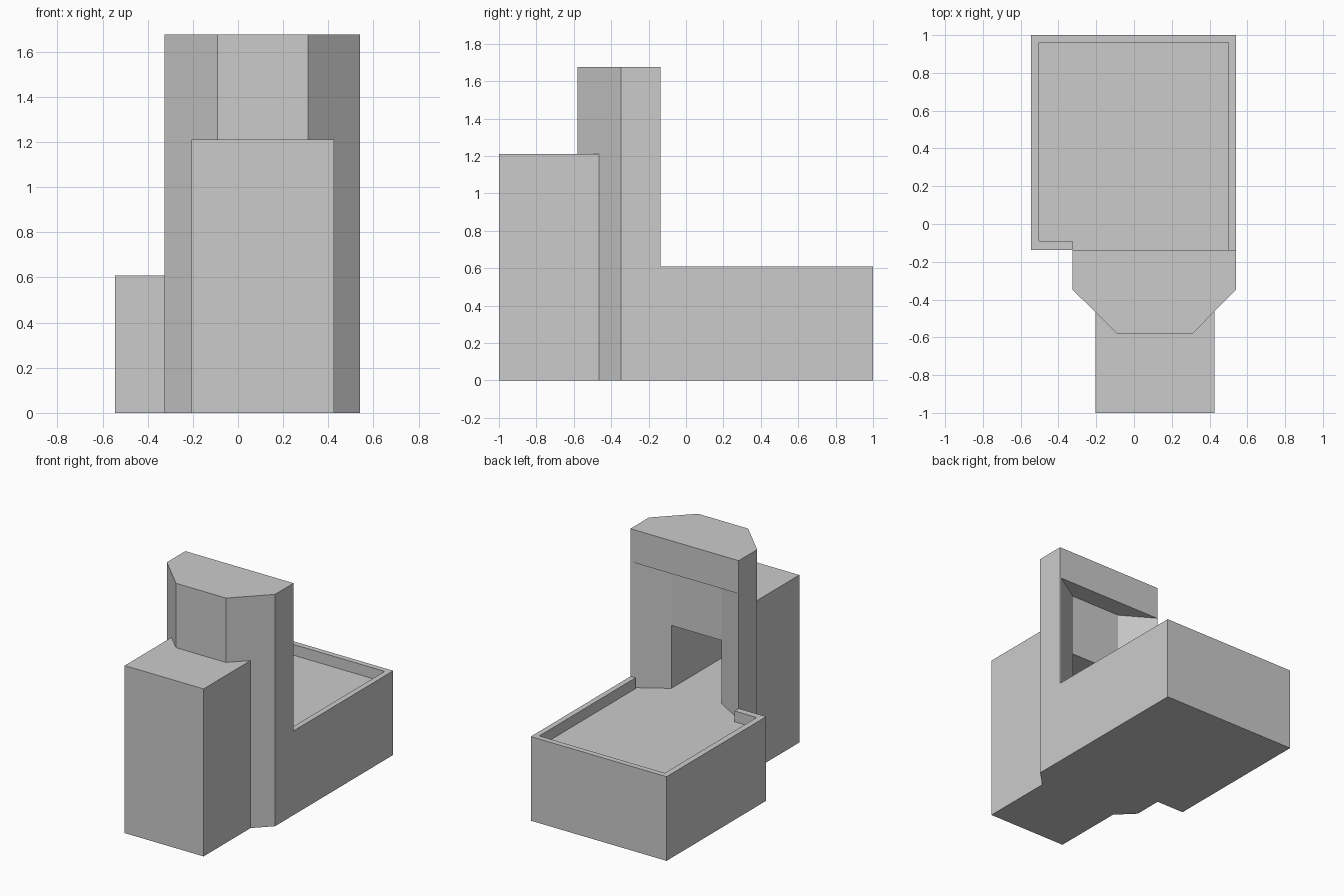
import bpy, bmesh

cube = bpy.data.objects.get("Cube")
if cube:
    bpy.data.objects.remove(cube, do_unlink=True)

# One plain grey for everything
grey = bpy.data.materials.new("plain grey")
grey.use_nodes = True
colour = (0.6, 0.6, 0.6, 1)
grey.diffuse_color = colour
for node in grey.node_tree.nodes:
    if node.type == 'BSDF_PRINCIPLED':
        node.inputs["Base Color"].default_value = colour


def prism(name, outline, bottom, top):
    """Extrude a plan outline between two heights."""
    bm = bmesh.new()
    face = bm.faces.new([bm.verts.new((x, y, bottom)) for x, y in outline])
    extruded = bmesh.ops.extrude_face_region(bm, geom=[face])["geom"]
    verts = [v for v in extruded if isinstance(v, bmesh.types.BMVert)]
    bmesh.ops.translate(bm, vec=(0, 0, top - bottom), verts=verts)
    bmesh.ops.recalc_face_normals(bm, faces=bm.faces)
    mesh = bpy.data.meshes.new(name)
    bm.to_mesh(mesh)
    bm.free()
    mesh.materials.append(grey)
    obj = bpy.data.objects.new(name, mesh)
    bpy.context.collection.objects.link(obj)
    return obj


def rect(x0, x1, y0, y1):
    return [(x0, y0), (x1, y0), (x1, y1), (x0, y1)]


def cut(target, outline, bottom, top):
    """Subtract a prism from the target."""
    cutter = prism("cutter", outline, bottom, top)
    cutter.hide_render = True
    mod = target.modifiers.new("cut", 'BOOLEAN')
    mod.operation, mod.solver, mod.object = 'DIFFERENCE', 'EXACT', cutter
    bpy.context.view_layer.objects.active = target
    bpy.ops.object.modifier_apply(modifier=mod.name)
    bpy.data.objects.remove(cutter, do_unlink=True)


LEFT, RIGHT, BACK = -0.325, 0.54, -0.137   # tower plan limits
INNER_L, INNER_R = -0.09, 0.31             # flat front of the tower
FLOOR, RIM = 0.53, 0.608

# Low base with a recessed floor, open towards the tower
base = prism("base_terrace", rect(-0.545, RIGHT, BACK, 1), 0, RIM)
cut(base, [(-0.502, 0.96), (0.5, 0.96), (0.5, -0.2), (LEFT, -0.2),
           (LEFT, -0.09), (-0.502, -0.09)], FLOOR, 0.8)

# Tower with chamfered front corners and a niche open at the back
tower = prism("tower", [(LEFT, BACK), (LEFT, -0.348), (INNER_L, -0.58),
                        (INNER_R, -0.58), (RIGHT, -0.348), (RIGHT, BACK)], 0, 1.675)
cut(tower, [(LEFT + 0.005, -0.1), (LEFT + 0.005, BACK), (INNER_L, -0.275),
            (INNER_R, -0.275), (RIGHT - 0.01, BACK), (RIGHT - 0.01, -0.1)], FLOOR, 1.437)

# Front block fitted against the tower chamfers
block = prism("front_block", [(-0.205, -1), (0.425, -1), (0.425, -0.464), (INNER_R, -0.58),
                              (INNER_L, -0.58), (-0.205, -0.464)], 0, 1.21)

# Passage running from the niche into the front block
for part in (tower, block):
    cut(part, rect(INNER_L, INNER_R, -0.95, -0.25), FLOOR, 0.985)
